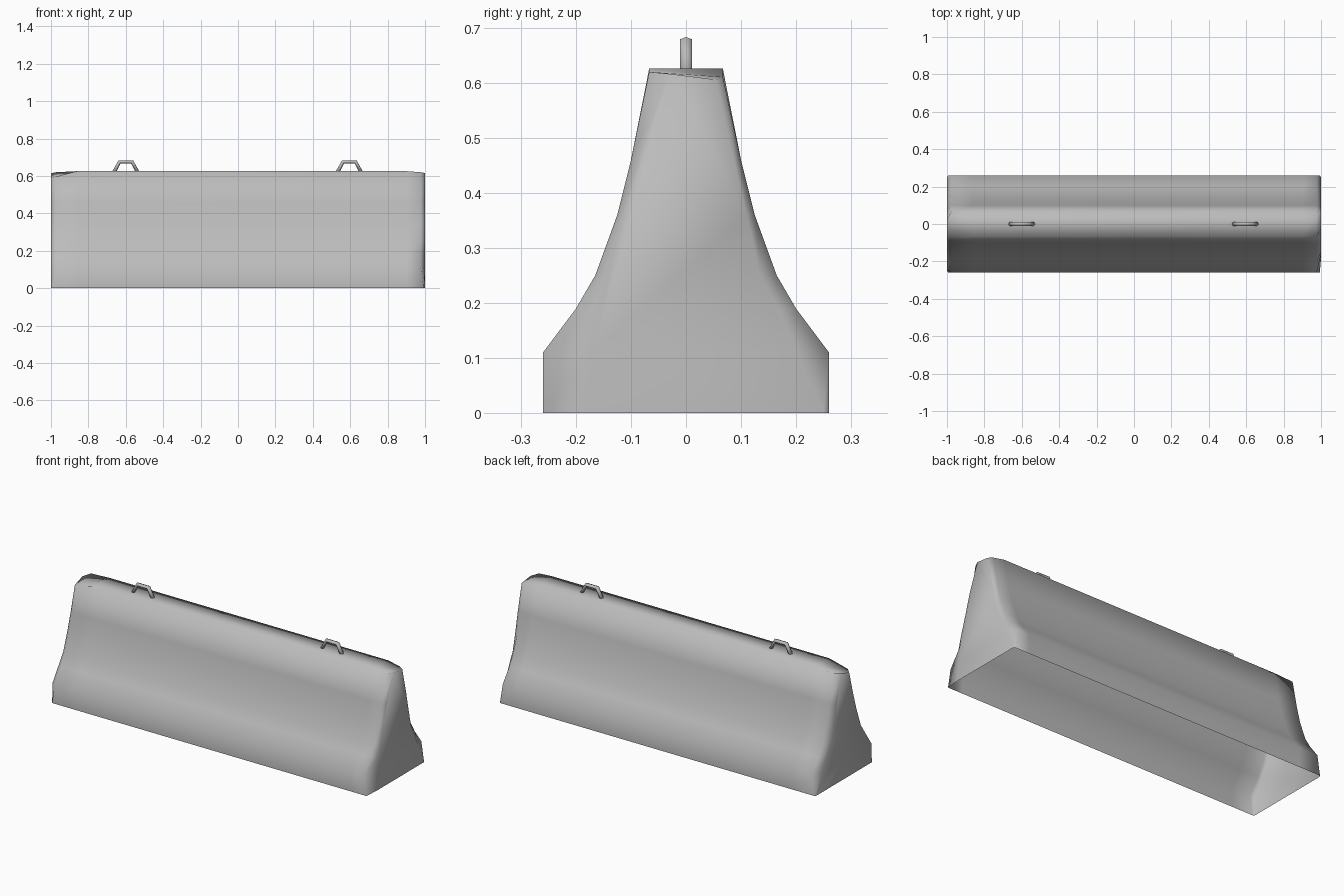
import bpy, bmesh
from mathutils import Vector

cube = bpy.data.objects.get("Cube")
if cube:
    bpy.data.objects.remove(cube, do_unlink=True)

concrete = bpy.data.materials.new("concrete_grey")
concrete.use_nodes = True
GREY = (0.5, 0.5, 0.5, 1)
concrete.diffuse_color = GREY
concrete.node_tree.nodes["Principled BSDF"].inputs["Base Color"].default_value = GREY


def finish(bm, name):
    bmesh.ops.recalc_face_normals(bm, faces=bm.faces)
    for f in bm.faces:
        f.smooth = True
    mesh = bpy.data.meshes.new(name)
    bm.to_mesh(mesh)
    bm.free()
    mesh.materials.append(concrete)
    obj = bpy.data.objects.new(name, mesh)
    bpy.context.collection.objects.link(obj)
    return obj


# Barrier half profile, and worn outlines of the two end faces
HEIGHTS = [0, .11, .19, .25, .36, .46, .626]
HALF = [.26, .26, .2, .165, .125, .1, .067]
LEFT_FRONT = [.18, .17, .16, .15, .115, .085, .025]
LEFT_BACK = [.25, .2, .165, .135, .11, .09, .055]
RIGHT_FRONT = [.25, .245, .19, .15, .11, .08, .045]
RIGHT_BACK = [.25, .2, .15, .115, .085, .065, .025]


def ring(bm, x, front, back, front_drop=0.0, back_drop=0.0):
    """One cross-section, from the front foot over the top to the back foot."""
    pts = [(-y, z) for y, z in zip(front, HEIGHTS)]
    pts += [(y, z) for y, z in zip(reversed(back), reversed(HEIGHTS))]
    n = len(HEIGHTS)
    verts = []
    for i, (y, z) in enumerate(pts):
        if i == n - 1:
            z -= front_drop
        if i == n:
            z -= back_drop
        # The foot keeps nearly the full length
        px = x * 1.017 if z == 0 and abs(x) < 1 and abs(x) > .95 else x
        verts.append(bm.verts.new((px, y, z)))
    return verts


# Barrier shell, open underneath
bm = bmesh.new()
rings = [
    ring(bm, -1, RIGHT_FRONT, RIGHT_BACK, .035, .012),
    ring(bm, -.977, HALF, HALF, .03, .006),
    ring(bm, -.86, HALF, HALF),
    ring(bm, 0, HALF, HALF),
    ring(bm, .9, HALF, HALF),
    ring(bm, .977, HALF, HALF, .006, .015),
    ring(bm, 1, LEFT_FRONT, LEFT_BACK, .01, .02),
]
for a, b in zip(rings, rings[1:]):
    for i in range(len(a) - 1):
        bm.faces.new((a[i], a[i + 1], b[i + 1], b[i]))
bm.faces.new(rings[0])
bm.faces.new(rings[-1])
finish(bm, "barrier_body")


# Lifting loops: six-sided bar swept along a bent path
def lifting_loop(name, cx):
    path = [Vector((cx + x, 0, z)) for x, z in
            ((-.066, .615), (-.034, .675), (.034, .675), (.066, .615))]
    bm = bmesh.new()
    sections = []
    for i, p in enumerate(path):
        d_in = (p - path[max(i - 1, 0)]).normalized()
        d_out = (path[min(i + 1, 3)] - p).normalized()
        tangent = (d_in + d_out).normalized()
        side = Vector((0, 1, 0))
        up = side.cross(tangent)
        offsets = [(.011, .005), (0, .01), (-.011, .005),
                   (-.011, -.005), (0, -.01), (.011, -.005)]
        sections.append([bm.verts.new(p + side * s + up * u) for s, u in offsets])
    for a, b in zip(sections, sections[1:]):
        for k in range(6):
            j = (k + 1) % 6
            bm.faces.new((a[k], a[j], b[j], b[k]))
    bm.faces.new(sections[0])
    bm.faces.new(sections[-1])
    finish(bm, name)


lifting_loop("right_lifting_loop", -.6)
lifting_loop("left_lifting_loop", .595)
